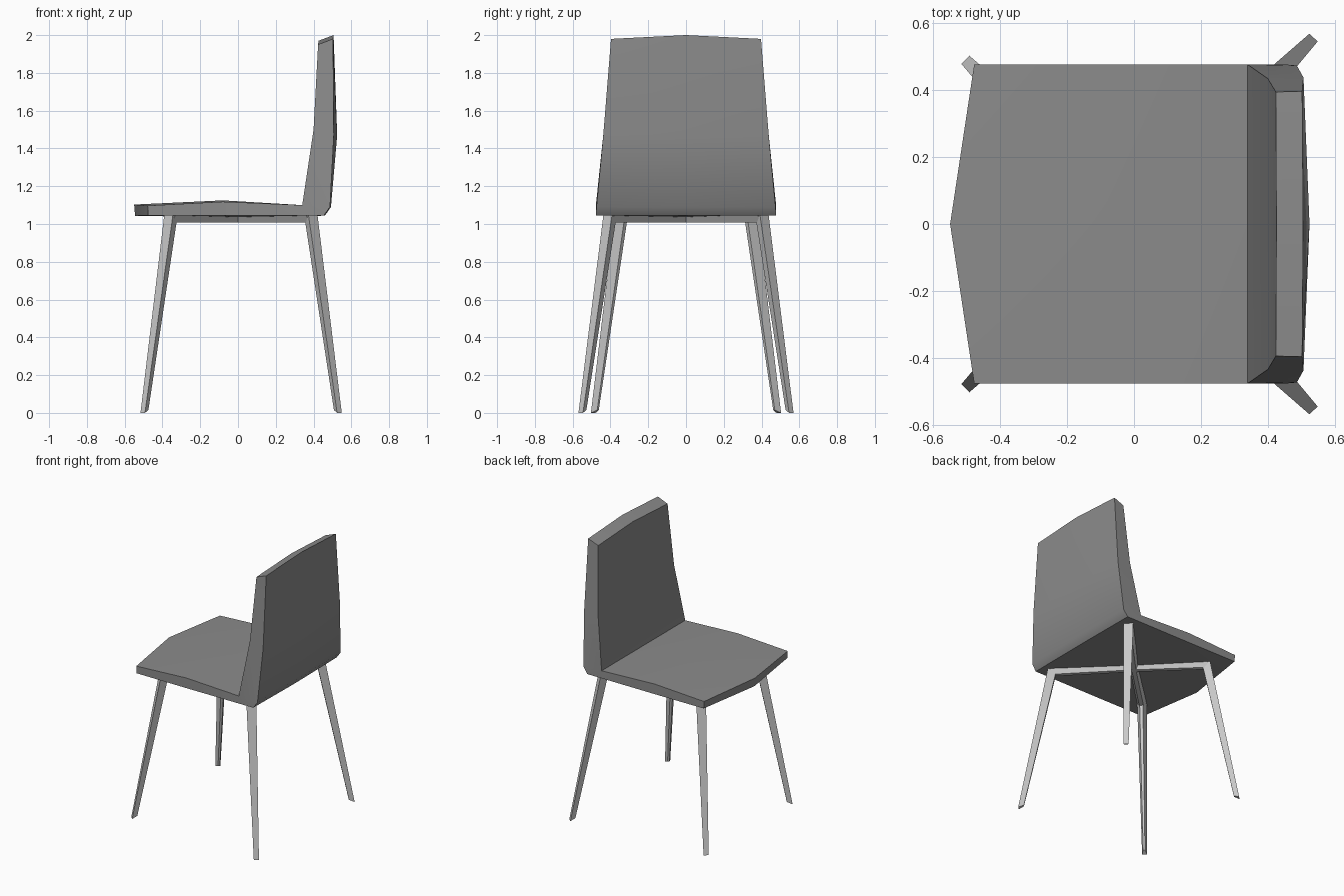
import bpy, bmesh
from math import radians
from mathutils import Vector

if "Cube" in bpy.data.objects:
    bpy.data.objects.remove(bpy.data.objects["Cube"])


def grey(name, value):
    mat = bpy.data.materials.new(name)
    mat.diffuse_color = (value, value, value, 1)
    mat.use_nodes = True
    mat.node_tree.nodes["Principled BSDF"].inputs["Base Color"].default_value = mat.diffuse_color
    return mat


SEAT_GREY = grey("dark_grey", 0.26)
LEG_GREY = grey("mid_grey", 0.53)


def make_object(name, bm, mat):
    bmesh.ops.remove_doubles(bm, verts=bm.verts, dist=0.0005)
    bmesh.ops.recalc_face_normals(bm, faces=bm.faces)
    mesh = bpy.data.meshes.new(name)
    bm.to_mesh(mesh)
    bm.free()
    mesh.materials.append(mat)
    obj = bpy.data.objects.new(name, mesh)
    bpy.context.collection.objects.link(obj)
    return obj


def loft(bm, rings):
    """Skin a list of closed rings and cap both ends with quads."""
    rings = [[bm.verts.new(p) for p in ring] for ring in rings]
    n = len(rings[0])
    for a, b in zip(rings, rings[1:]):
        for i in range(n):
            j = (i + 1) % n
            bm.faces.new((a[i], a[j], b[j], b[i]))
    for r in (rings[0], rings[-1]):
        if n == 6:
            bm.faces.new((r[0], r[1], r[4], r[5]))
            bm.faces.new((r[1], r[2], r[3], r[4]))
        else:
            bm.faces.new(r)


# Seat and backrest: one bent shell. Each station gives the inner (upper)
# side/centre and outer (lower) side/centre points in x,z, then half widths.
stations = [
    ((-0.478, 1.097), (-0.55, 1.103), (-0.475, 1.046), (-0.545, 1.043), 0.477, 0.477),
    ((-0.08, 1.118), (-0.08, 1.125), (-0.08, 1.045), (-0.02, 1.036), 0.477, 0.477),
    ((0.34, 1.10), (0.34, 1.10), (0.455, 1.046), (0.46, 1.044), 0.477, 0.477),
    ((0.34, 1.10), (0.34, 1.10), (0.487, 1.09), (0.492, 1.09), 0.477, 0.474),
    ((0.40, 1.50), (0.402, 1.50), (0.507, 1.47), (0.525, 1.47), 0.435, 0.438),
    ((0.424, 1.95), (0.426, 1.97), (0.503, 1.98), (0.506, 2.0), 0.395, 0.397),
]
bm = bmesh.new()
loft(bm, [[(i_s[0], -wi, i_s[1]), (i_c[0], 0, i_c[1]), (i_s[0], wi, i_s[1]),
           (o_s[0], wo, o_s[1]), (o_c[0], 0, o_c[1]), (o_s[0], -wo, o_s[1])]
          for i_s, i_c, o_s, o_c, wi, wo in stations])
seat = make_object("seat_and_backrest", bm, SEAT_GREY)
seat.select_set(True)
bpy.context.view_layer.objects.active = seat
bpy.ops.object.shade_smooth_by_angle(angle=radians(35))


# Legs: tapered trapezoid bars splayed diagonally, wide face outward,
# each joined to an under-seat bar
def leg(name, top, foot):
    top, foot = Vector(top), Vector(foot)
    out = Vector((top.x, top.y, 0)).normalized()
    side = Vector((-out.y, out.x, 0))

    def section(c, outer, inner, w_out, w_in, lift=0):
        a, b = c + out * outer, c - out * inner + Vector((0, 0, lift))
        return [a + side * w_out / 2, a - side * w_out / 2,
                b - side * w_in / 2, b + side * w_in / 2]

    bm = bmesh.new()
    loft(bm, [section(top, 0.018, 0.038, 0.066, 0.022),
              section(foot, 0.016, 0.02, 0.034, 0.012, 0.015)])
    make_object(name + "_leg", bm, LEG_GREY)

    # crossbar from the leg top to the middle of the seat
    bm = bmesh.new()
    rings = []
    for c in (top, Vector((0, 0, top.z))):
        hi, lo = c + Vector((0, 0, 0.003)), c + Vector((0, 0, -0.035))
        rings.append([hi + side * 0.032, hi - side * 0.032,
                      lo - side * 0.014, lo + side * 0.014])
    loft(bm, rings)
    make_object(name + "_crossbar", bm, LEG_GREY)


for s, label in ((-1, "right"), (1, "left")):
    leg("front_" + label, (-0.355, 0.342 * s, 1.044), (-0.493, 0.48 * s, 0))
    leg("rear_" + label, (0.385, 0.402 * s, 1.044), (0.526, 0.546 * s, 0))
